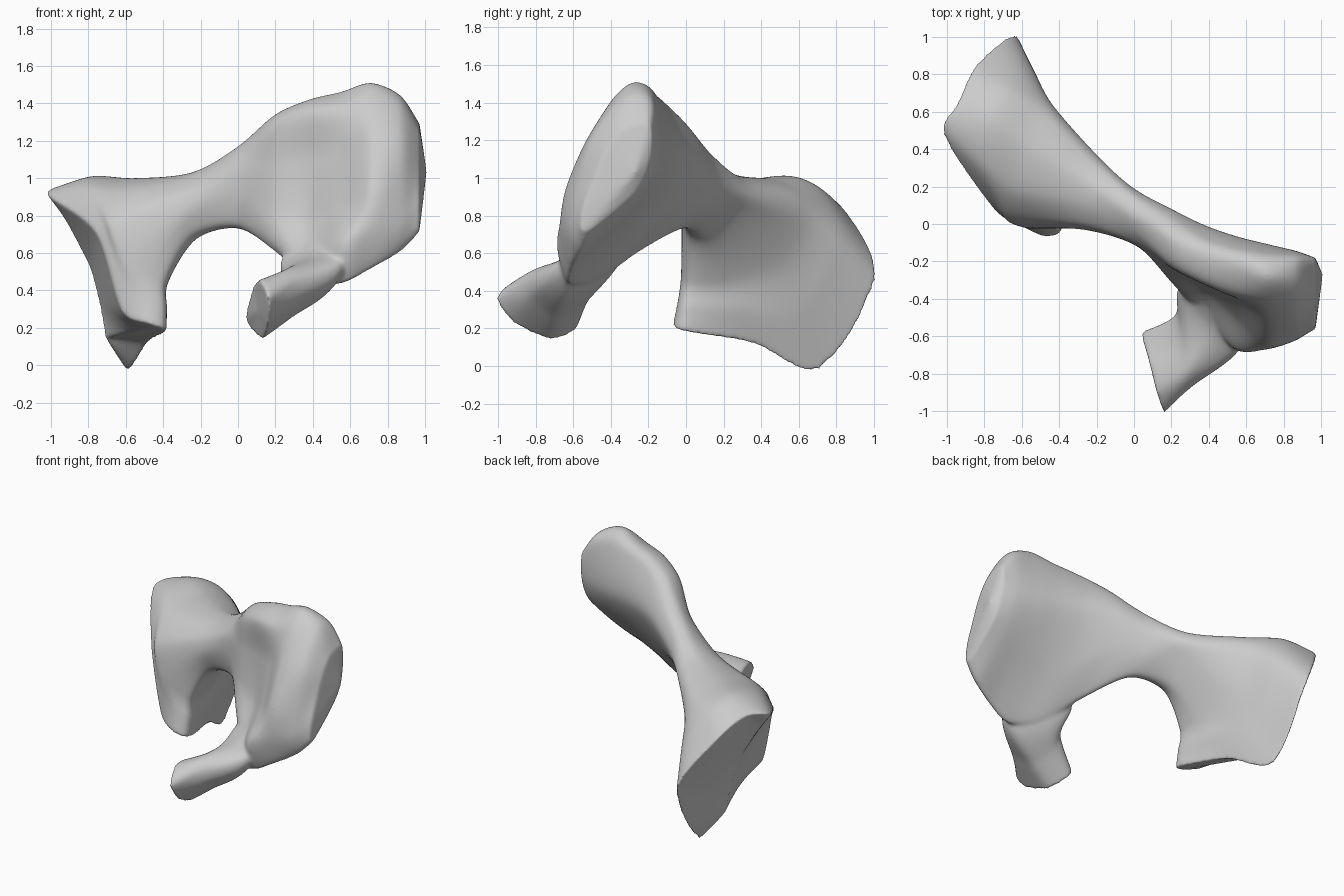
import bpy, bmesh
from mathutils import Vector

if "Cube" in bpy.data.objects:
    bpy.data.objects.remove(bpy.data.objects["Cube"], do_unlink=True)

STEPS = 8


def spline(pts, closed):
    """Resample control points with a smooth curve that passes through them."""
    n, out = len(pts), []
    for i in range(n if closed else n - 1):
        a, b, c, d = [pts[j % n] if closed else pts[min(max(j, 0), n - 1)]
                      for j in range(i - 1, i + 3)]
        for k in range(STEPS):
            t = k / STEPS
            ta, tb = (c - a) * 0.45, (d - b) * 0.45
            out.append(b * (2*t**3 - 3*t**2 + 1) + ta * (t**3 - 2*t**2 + t)
                       + c * (3*t**2 - 2*t**3) + tb * (t**3 - t**2))
    if not closed:
        out.append(pts[-1].copy())
    return out


def loft(bm, sections, start, end, end_ring=None):
    """Skin closed sections; each end is closed to a point or a given ring."""
    rings = [spline([Vector(p) for p in s], True) for s in sections]
    rails = [spline(list(r), False) for r in zip(*rings)]
    rows = [list(r) for r in zip(*rails)]
    if end_ring:
        rows.append(spline([Vector(p) for p in end_ring], True))
    vs = [[bm.verts.new(p) for p in row] for row in rows]
    m = len(vs[0])
    for a, b in zip(vs, vs[1:]):
        for i in range(m):
            j = (i + 1) % m
            bm.faces.new((a[i], a[j], b[j], b[i]))
    for row, tip, flip in ((vs[0], start, True), (vs[-1], end, False)):
        t = bm.verts.new(tip)
        for i in range(m):
            j = (i + 1) % m
            bm.faces.new((row[j], row[i], t) if flip else (row[i], row[j], t))


# Broad blade: (y, z) outlines at stations along x, starting at the top,
# going down the back and up the front
blade = {
    0.97: [(-.28, 1.28), (-.19, 1.28), (-.19, 1.10), (-.27, .92), (-.50, .73),
           (-.56, .73), (-.55, .85), (-.49, 1.0), (-.43, 1.14), (-.36, 1.24)],
    0.87: [(-.27, 1.44), (-.17, 1.39), (-.15, 1.10), (-.26, .88), (-.53, .63),
           (-.59, .63), (-.62, .75), (-.59, .95), (-.52, 1.18), (-.38, 1.38)],
    0.71: [(-.27, 1.51), (-.16, 1.43), (-.11, 1.10), (-.27, .82), (-.57, .54),
           (-.63, .54), (-.67, .73), (-.64, .93), (-.53, 1.18), (-.39, 1.42)],
    0.55: [(-.23, 1.46), (-.13, 1.40), (-.07, 1.10), (-.26, .77), (-.57, .46),
           (-.64, .47), (-.67, .66), (-.51, .85), (-.41, 1.12), (-.38, 1.37)],
    0.38: [(-.18, 1.42), (-.08, 1.36), (-.01, 1.10), (-.20, .75), (-.45, .47),
           (-.52, .48), (-.49, .58), (-.36, .78), (-.31, 1.10), (-.32, 1.35)],
}
# Neck above the arch
neck = {
    0.20: [(-.08, 1.34), (.03, 1.25), (.08, 1.08), (-.02, .86), (-.23, .62),
           (-.30, .63), (-.31, .70), (-.27, .85), (-.24, 1.08), (-.22, 1.29)],
    0.00: [(.05, 1.17), (.15, 1.11), (.19, .98), (.12, .84), (.0, .735),
           (-.07, .75), (-.10, .84), (-.11, .95), (-.10, 1.06), (-.04, 1.14)],
}
# Flaring limb sections, ending in the wide open end
limb = [
    [(-.24, .22, 1.03), (-.20, .32, .98), (-.18, .35, .89), (-.19, .27, .80),
     (-.22, .12, .68), (-.24, .02, .69), (-.26, -.02, .77), (-.27, -.03, .85),
     (-.27, .0, .94), (-.26, .10, 1.01)],
    [(-.55, .40, 1.0), (-.46, .58, .93), (-.43, .63, .78), (-.42, .50, .55),
     (-.38, .20, .45), (-.38, .02, .45), (-.45, -.02, .50), (-.57, -.02, .60),
     (-.66, .03, .78), (-.64, .18, .94)],
    [(-.77, .56, 1.01), (-.66, .74, .91), (-.54, .83, .64), (-.51, .61, .27),
     (-.42, .28, .29), (-.38, .01, .31), (-.46, -.04, .36), (-.60, -.01, .44),
     (-.71, .06, .74), (-.82, .31, .95)],
    [(-.94, .66, .94), (-.84, .86, .81), (-.63, 1.01, .46), (-.60, .71, -.02),
     (-.48, .35, .12), (-.38, .0, .18), (-.47, -.07, .22), (-.62, .0, .29),
     (-.76, .09, .71), (-1.02, .48, .91)],
]
# Ridge crossing the open end, onto which its outline closes from both sides
crown, waist, shin, knee = ((-.93, .50, .79), (-.79, .53, .52),
                            (-.73, .55, .30), (-.71, .56, .15))
ridge = [crown, waist, shin, knee, knee, knee, knee, shin, waist, crown]

bm = bmesh.new()
stations = [[(x, y, z) for y, z in s]
            for part in (blade, neck) for x, s in part.items()]
loft(bm, stations + limb, (1.01, -.27, 1.03), waist, ridge)

# Forward prong growing out of the lower blade beside the arch
prong = [
    [(.47, -.33, .80), (.49, -.35, .84), (.53, -.38, .86), (.57, -.40, .83),
     (.57, -.40, .78), (.54, -.37, .76), (.50, -.34, .77)],
    [(.24, -.34, .57), (.29, -.42, .59), (.44, -.57, .61), (.55, -.66, .57),
     (.56, -.66, .49), (.48, -.60, .41), (.34, -.44, .46)],
    [(.22, -.49, .44), (.25, -.63, .50), (.28, -.79, .52), (.30, -.87, .45),
     (.33, -.83, .35), (.28, -.69, .25), (.22, -.55, .31)],
    [(.04, -.59, .26), (.08, -.74, .42), (.12, -.90, .45), (.16, -1.01, .36),
     (.16, -.92, .23), (.13, -.72, .14), (.07, -.59, .19)],
]
loft(bm, prong, (.52, -.36, .82), (.11, -.79, .29))

bmesh.ops.recalc_face_normals(bm, faces=bm.faces)
mesh = bpy.data.meshes.new("bone_body")
bm.to_mesh(mesh)
bm.free()
bone = bpy.data.objects.new("bone_body", mesh)
bpy.context.collection.objects.link(bone)

# Plain grey material
mat = bpy.data.materials.new("light_grey")
mat.use_nodes = True
grey = (0.6, 0.6, 0.6, 1)
mat.diffuse_color = grey
mat.node_tree.nodes["Principled BSDF"].inputs["Base Color"].default_value = grey
mesh.materials.append(mat)

# Fuse the prong into the body and blend the joint
fuse = bone.modifiers.new("fuse", 'REMESH')
fuse.mode = 'VOXEL'
fuse.voxel_size = 0.01
fuse.use_smooth_shade = True
blend = bone.modifiers.new("blend", 'SMOOTH')
blend.factor = 0.5
blend.iterations = 16
for p in mesh.polygons:
    p.use_smooth = True
